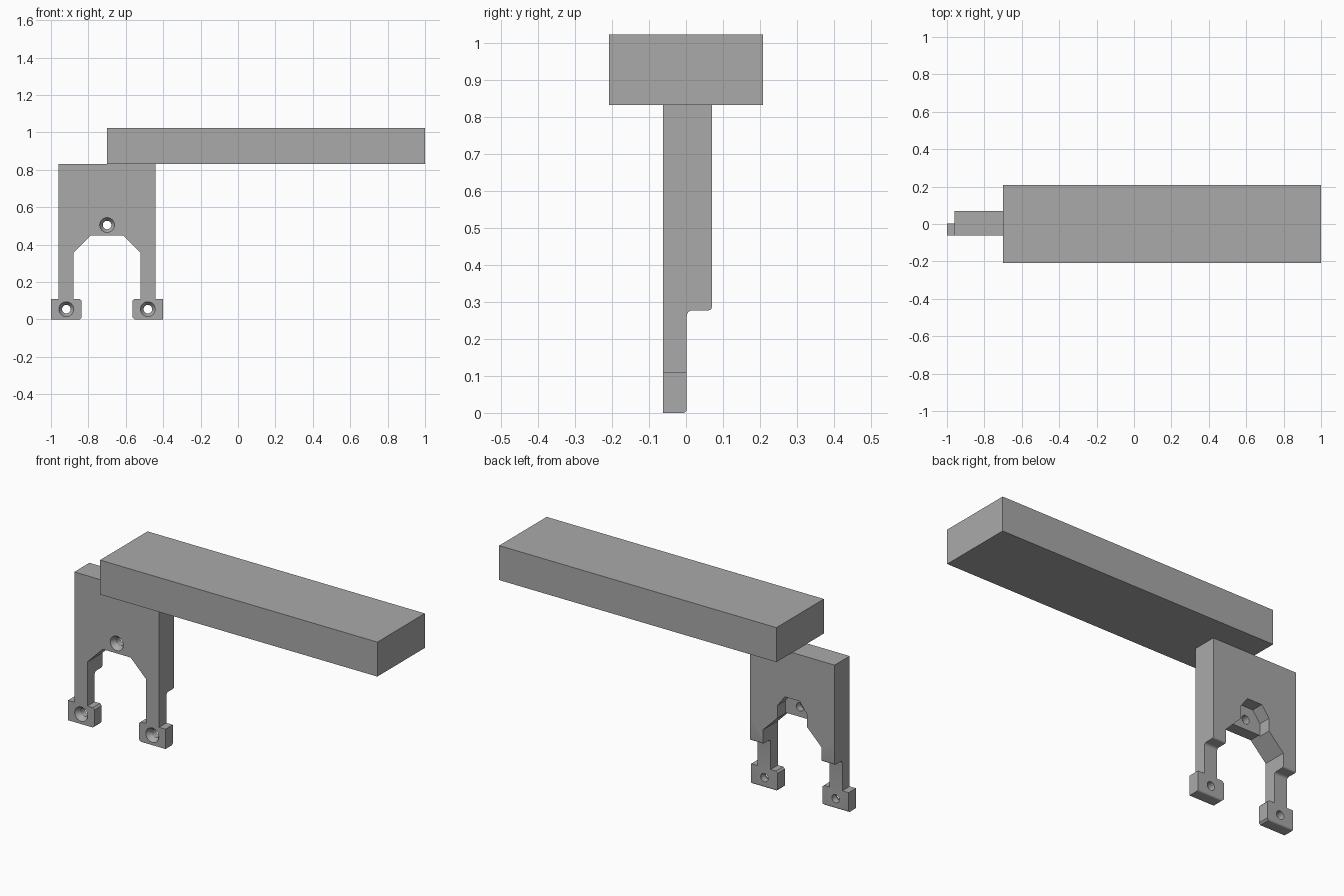
import bpy, bmesh, math

if "Cube" in bpy.data.objects:
    bpy.data.objects.remove(bpy.data.objects["Cube"])

grey = bpy.data.materials.new("plain grey")
grey.diffuse_color = (0.4, 0.4, 0.4, 1)
grey.use_nodes = True
grey.node_tree.nodes["Principled BSDF"].inputs["Base Color"].default_value = grey.diffuse_color
CX = -0.70                                  # bracket centre line


def prism(name, pts, a, b, axis='Y'):
    """Extrude a closed outline: (x, z) along Y or (y, z) along X."""
    bm = bmesh.new()
    put = (lambda u, w, t: (u, t, w)) if axis == 'Y' else (lambda u, w, t: (t, u, w))
    lo = [bm.verts.new(put(u, w, a)) for u, w in pts]
    hi = [bm.verts.new(put(u, w, b)) for u, w in pts]
    bm.faces.new(lo)
    bm.faces.new(hi[::-1])
    n = len(pts)
    for i in range(n):
        j = (i + 1) % n
        bm.faces.new((lo[i], hi[i], hi[j], lo[j]))
    bmesh.ops.recalc_face_normals(bm, faces=bm.faces)
    me = bpy.data.meshes.new(name)
    bm.to_mesh(me)
    bm.free()
    me.materials.append(grey)
    ob = bpy.data.objects.new(name, me)
    bpy.context.collection.objects.link(ob)
    return ob


def mirrored(half):
    """Outline from its right half, given as offsets from the centre line."""
    return [(CX + x, z) for x, z in half] + [(CX - x, z) for x, z in half[::-1]]


def arc(y, z, r, start, end, n=5):
    return [(y + r * math.cos(math.radians(start + (end - start) * i / n)),
             z + r * math.sin(math.radians(start + (end - start) * i / n))) for i in range(n + 1)]


def boolean(ob, cutter, op):
    cutter.hide_render = True
    m = ob.modifiers.new(op.lower(), 'BOOLEAN')
    m.operation, m.object, m.solver = op, cutter, 'EXACT'
    bpy.context.view_layer.objects.active = ob
    bpy.ops.object.modifier_apply(modifier=m.name)
    bpy.data.objects.remove(cutter)


def screw_hole(x, z):
    """Countersunk through hole as a revolved cutter."""
    prof = [(0.04, -0.08), (0.04, -0.06), (0.023, -0.035), (0.023, 0.1)]
    bm = bmesh.new()
    n = 24
    rings = [[bm.verts.new((x + r * math.cos(2 * math.pi * i / n), y,
                            z + r * math.sin(2 * math.pi * i / n))) for i in range(n)]
             for r, y in prof]
    for p, q in zip(rings, rings[1:]):
        for i in range(n):
            j = (i + 1) % n
            bm.faces.new((p[i], p[j], q[j], q[i]))
    bm.faces.new(rings[0])
    bm.faces.new(rings[-1])
    bmesh.ops.recalc_face_normals(bm, faces=bm.faces)
    me = bpy.data.meshes.new("hole_cutter")
    bm.to_mesh(me)
    bm.free()
    me.materials.append(grey)
    ob = bpy.data.objects.new("hole_cutter", me)
    bpy.context.collection.objects.link(ob)
    return ob


# Long top block
prism("top_beam", [(-0.70, 0.832), (1, 0.832), (1, 1.023), (-0.70, 1.023)], -0.208, 0.208)

# Forked bracket: arch outline with legs and feet
bracket = prism("forked_bracket", mirrored([
    (0.085, 0.45), (0.18, 0.355), (0.18, 0.11), (0.147, 0.11), (0.137, 0.1),
    (0.137, 0.01), (0.147, 0), (0.299, 0), (0.299, 0.11), (0.26, 0.11), (0.26, 0.832)]), -0.062, 0.07)

# Stepped side profile: thick above, thin legs below, rounded edges
side = ([(-0.1, -0.1), (-0.1, 0.9), (0.1, 0.9), (0.1, 0.4), (0.07, 0.4)]
        + arc(0.06, 0.287, 0.01, 0, -90) + arc(0.017, 0.262, 0.015, 90, 180)
        + arc(-0.008, 0.01, 0.01, 0, -90) + [(-0.008, -0.1)])
boolean(bracket, prism("side_cutter", side, -1.2, -0.2, 'X'), 'INTERSECT')

# Pocket behind the centre screw
boolean(bracket, prism("pocket_cutter", mirrored([
    (0.09, 0.43), (0.09, 0.515), (0.045, 0.575)]), 0.002, 0.2), 'DIFFERENCE')

# Screw holes in the middle and both feet
for x, z in ((CX, 0.505), (CX - 0.218, 0.055), (CX + 0.218, 0.055)):
    boolean(bracket, screw_hole(x, z), 'DIFFERENCE')

# Smooth the fillets and holes, keep the edges crisp
bpy.ops.object.select_all(action='DESELECT')
bracket.select_set(True)
bpy.context.view_layer.objects.active = bracket
bpy.ops.object.shade_smooth_by_angle(angle=math.radians(30))
